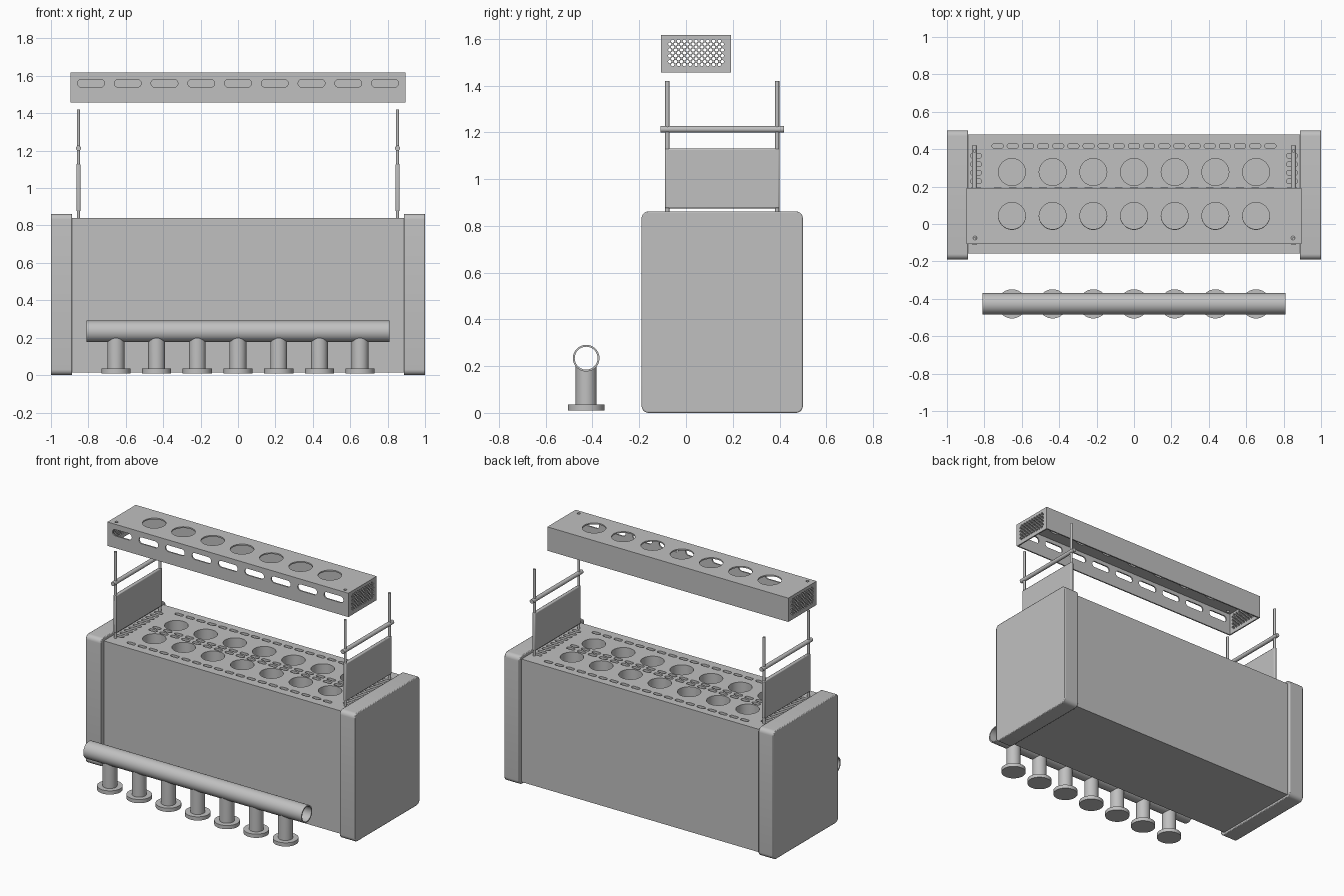
import bpy, bmesh, math
from mathutils import Matrix, Vector

if "Cube" in bpy.data.objects:
    bpy.data.objects.remove(bpy.data.objects["Cube"], do_unlink=True)

grey = bpy.data.materials.new("plain grey")
grey.use_nodes = True
grey.diffuse_color = (0.53, 0.53, 0.53, 1)
grey.node_tree.nodes["Principled BSDF"].inputs["Base Color"].default_value = grey.diffuse_color
parts = []

# Which way the prism axis points
TURN = {"Z": Matrix(),
        "X": Matrix.Rotation(math.pi / 2, 4, "Y"),
        "Y": Matrix.Rotation(math.pi / 2, 4, "X")}


def circle(r, n=32):
    return [(r * math.cos(2 * math.pi * i / n), r * math.sin(2 * math.pi * i / n)) for i in range(n)]


def slot(length, width, n=8):
    r, h = width / 2, length / 2 - width / 2
    right = [(h + r * math.cos(a), r * math.sin(a))
             for a in [math.pi * (i / n - 0.5) for i in range(n + 1)]]
    return right + [(-x, -y) for x, y in right]


def prism(bm, outline, center, depth, axis="Z"):
    """Closed prism centred on a point, extruded along an axis."""
    m = Matrix.Translation(center) @ TURN[axis]
    lo, hi = ([bm.verts.new(m @ Vector((x, y, s * depth / 2))) for x, y in outline] for s in (-1, 1))
    bm.faces.new(lo[::-1])
    bm.faces.new(hi)
    for i in range(len(lo)):
        j = (i + 1) % len(lo)
        bm.faces.new((lo[i], lo[j], hi[j], hi[i]))


def box(bm, x, y, z):
    prism(bm, [(x[0], y[0]), (x[1], y[0]), (x[1], y[1]), (x[0], y[1])],
          (0, 0, (z[0] + z[1]) / 2), z[1] - z[0])


def finish(name, bm, keep=True):
    bmesh.ops.recalc_face_normals(bm, faces=bm.faces)
    me = bpy.data.meshes.new(name)
    bm.to_mesh(me)
    bm.free()
    me.materials.append(grey)
    ob = bpy.data.objects.new(name, me)
    bpy.context.collection.objects.link(ob)
    if keep:
        parts.append(ob)
    return ob


def cut(ob, bm):
    """Subtract a set of cutter solids and keep the result."""
    cutter = finish("cutter", bm, keep=False)
    cutter.hide_render = True
    mod = ob.modifiers.new("cut", "BOOLEAN")
    mod.operation, mod.solver, mod.object = "DIFFERENCE", "EXACT", cutter
    dg = bpy.context.evaluated_depsgraph_get()
    me = bpy.data.meshes.new_from_object(ob.evaluated_get(dg))
    ob.modifiers.clear()
    ob.data = me
    bpy.data.objects.remove(cutter, do_unlink=True)


STEP = 0.2175
stations = [STEP * (i - 3) for i in range(7)]

# Tank body with two rows of plant holes and ventilation slots
bm = bmesh.new()
box(bm, (-0.89, 0.89), (-0.157, 0.478), (0.015, 0.84))
body = finish("tank_body", bm)
bm = bmesh.new()
TOP = 0.84
for y in (0.278, 0.045):
    for x in stations:
        prism(bm, circle(0.072, 40), (x, y, TOP), 0.5)
vent = slot(0.06, 0.026)
for y in (0.417, 0.181, 0.14, -0.09):
    for i in range(19):
        prism(bm, vent, (0.081 * (i - 9), y, TOP), 0.3)
for x in (-0.845, 0.845):
    for i in range(10):
        prism(bm, vent, (x, 0.16 + 0.0455 * (i - 4.5), TOP), 0.3)
cut(body, bm)

# Rounded end caps
for side, name in ((1, "left_end_cap"), (-1, "right_end_cap")):
    bm = bmesh.new()
    box(bm, sorted((side * 0.887, side)), (-0.19, 0.5), (0, 0.862))
    along = [e for e in bm.edges if abs(e.verts[0].co.x - e.verts[1].co.x) > 0.05]
    bmesh.ops.bevel(bm, geom=along, offset=0.03, segments=6, affect="EDGES", profile=0.5)
    cap = finish(name, bm)
    mod = cap.modifiers.new("soft rim", "BEVEL")
    mod.width, mod.segments, mod.limit_method = 0.005, 2, "ANGLE"
    mod.angle_limit = math.radians(60)

# Hanging frames: plate, two rods and a crossbar at each end
for side, name in ((1, "left"), (-1, "right")):
    x = side * 0.853
    bm = bmesh.new()
    box(bm, (x - 0.011, x + 0.011), (-0.09, 0.4), (0.875, 1.13))
    plate = finish(name + "_side_plate", bm)
    mod = plate.modifiers.new("soft edge", "BEVEL")
    mod.width, mod.segments = 0.006, 2
    bm = bmesh.new()
    for y in (-0.08, 0.39):
        prism(bm, circle(0.009, 16), (x, y, 1.12), 0.6)
    finish(name + "_support_rods", bm)
    bm = bmesh.new()
    prism(bm, circle(0.014, 20), (x, 0.155, 1.213), 0.53, "Y")
    finish(name + "_crossbar", bm)

# Open-bottomed upper housing
x0, y0, y1, z0, z1, wall = 0.895, -0.107, 0.193, 1.457, 1.617, 0.009
bm = bmesh.new()
box(bm, (-x0, x0), (y0, y1), (z0, z1))
housing = finish("upper_housing", bm)
bm = bmesh.new()
box(bm, (wall - x0, x0 - wall), (y0 + wall, y1 - wall), (z0 - 0.1, z1 - wall))
cut(housing, bm)
bm = bmesh.new()
ymid = (y0 + y1) / 2
for x in stations:
    prism(bm, circle(0.072, 40), (x, ymid, z1), 0.04)
for x in (-0.85, 0.85):
    prism(bm, circle(0.01, 16), (x, -0.075, z1), 0.04)
for i in range(9):
    prism(bm, slot(0.144, 0.043), (0.1965 * (i - 4), y0, 1.56), 0.04, "Y")
# End grilles: staggered rows of small holes
pitch = 0.0125
for x in (-x0, x0):
    for row in range(-4, 5):
        for col in range(-9, 10):
            if (row + col) % 2 == 0:
                prism(bm, circle(0.0075, 8), (x, ymid + col * pitch, 1.54 + row * pitch), 0.04, "X")
cut(housing, bm)

# Feed pipe
PY, PZ = -0.427, 0.234
bm = bmesh.new()
prism(bm, circle(0.057, 48), (0, PY, PZ), 1.62, "X")
pipe = finish("feed_pipe", bm)
bm = bmesh.new()
prism(bm, circle(0.049, 48), (0, PY, PZ), 2, "X")
cut(pipe, bm)

# Outlet legs saddled to the pipe, each with a round foot
for i, x in enumerate(stations):
    bm = bmesh.new()
    prism(bm, circle(0.045, 32), (x, PY, 0.125), 0.21)
    leg = finish("outlet_leg_%d" % (i + 1), bm)
    bm = bmesh.new()
    prism(bm, circle(0.054, 48), (x, PY, PZ), 0.3, "X")
    cut(leg, bm)
    # Drop the leftovers above the pipe axis
    bm = bmesh.new()
    bm.from_mesh(leg.data)
    bmesh.ops.delete(bm, geom=[v for v in bm.verts if v.co.z > PZ], context="VERTS")
    bm.to_mesh(leg.data)
    bm.free()
    bm = bmesh.new()
    prism(bm, circle(0.078, 40), (x, PY, 0.0225), 0.025)
    finish("outlet_foot_%d" % (i + 1), bm)

# Smooth round surfaces, keep corners crisp
bpy.ops.object.select_all(action="DESELECT")
for ob in parts:
    ob.select_set(True)
bpy.context.view_layer.objects.active = parts[0]
bpy.ops.object.shade_smooth_by_angle(angle=math.radians(30))
